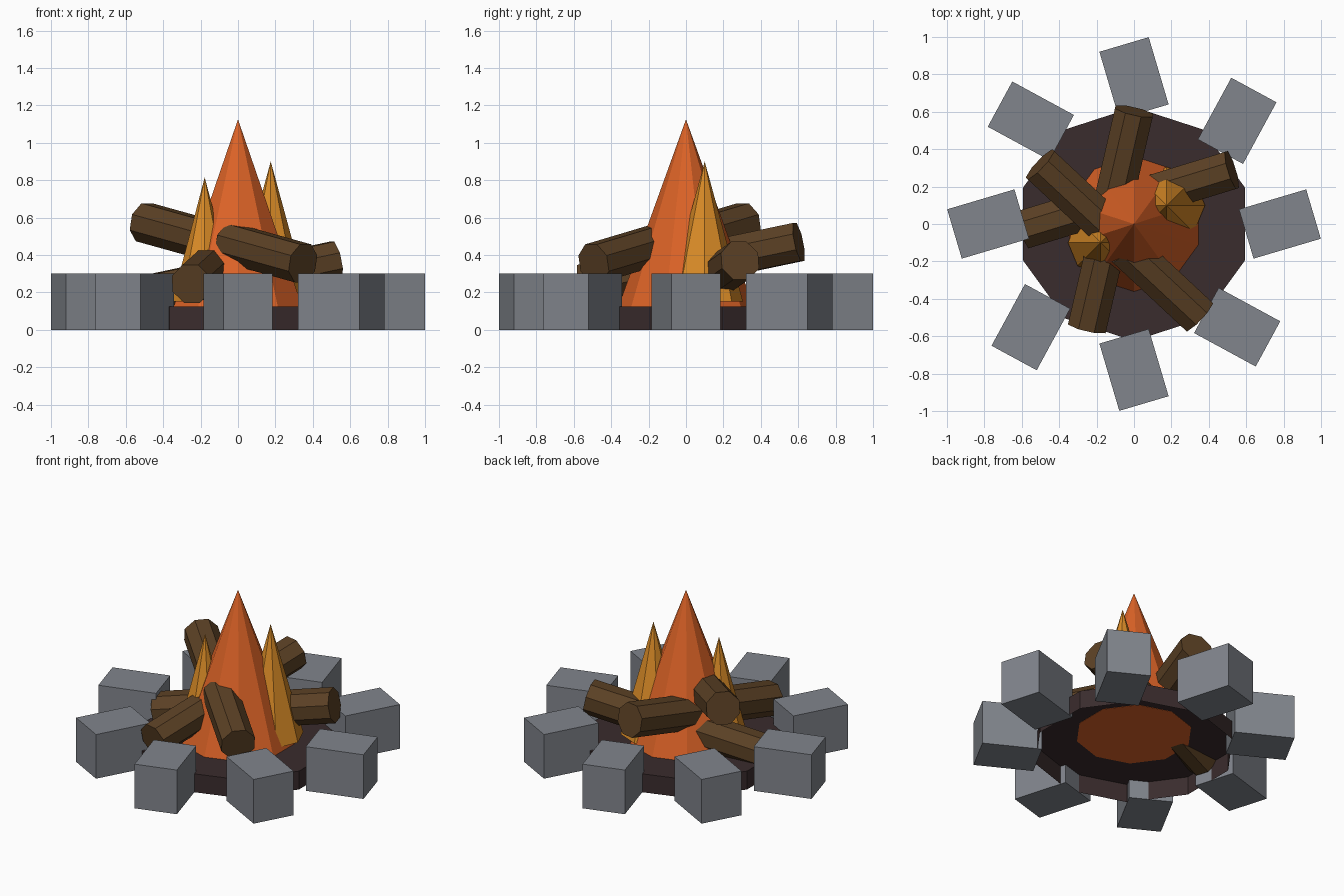
import bpy, bmesh, math
from mathutils import Matrix, Vector

if "Cube" in bpy.data.objects:
    bpy.data.objects.remove(bpy.data.objects["Cube"])


def material(name, rgb):
    m = bpy.data.materials.new(name)
    m.diffuse_color = (*rgb, 1)
    m.use_nodes = True
    m.node_tree.nodes["Principled BSDF"].inputs["Base Color"].default_value = m.diffuse_color
    return m


STONE = material("grey stone", (0.22, 0.235, 0.265))
ASH = material("dark ash", (0.042, 0.025, 0.026))
BARK = material("brown bark", (0.105, 0.052, 0.018))
ORANGE = material("orange flame", (0.72, 0.125, 0.02))
YELLOW = material("yellow flame", (0.70, 0.26, 0.02))


def finish(name, bm, mat, matrix=Matrix()):
    mesh = bpy.data.meshes.new(name)
    bm.to_mesh(mesh)
    bm.free()
    mesh.materials.append(mat)
    obj = bpy.data.objects.new(name, mesh)
    obj.matrix_world = matrix
    bpy.context.collection.objects.link(obj)
    return obj


def prism(sides, r1, r2, depth):
    """Cone or cylinder along z, centred, with a vertex pointing to +y."""
    bm = bmesh.new()
    bmesh.ops.create_cone(bm, cap_ends=True, segments=sides, radius1=r1, radius2=r2,
                          depth=depth, matrix=Matrix.Rotation(math.pi / 2, 4, 'Z')
                          @ Matrix.Rotation(0 if sides == 10 else math.pi / sides, 4, 'Z'))
    # create_cone starts its ring on an axis: turn until one vertex lies on +y
    v = max(bm.verts, key=lambda p: p.co.xy.length)
    a = math.atan2(v.co.y, v.co.x)
    bmesh.ops.rotate(bm, verts=bm.verts, matrix=Matrix.Rotation(math.pi / 2 - a, 3, 'Z'))
    return bm


# Ash bed: ten-sided, open underneath
bed_h = 0.125
bm = prism(10, 0.625, 0.625, bed_h)
bottom = [f for f in bm.faces if f.normal.z < -0.9]
bmesh.ops.delete(bm, geom=bottom, context='FACES_ONLY')
finish("ash_bed", bm, ASH, Matrix.Translation((0, 0, bed_h / 2)))

# Ring of eight stone blocks, each turned a little off the radius
for i in range(8):
    a = i * math.pi / 4
    bm = bmesh.new()
    bmesh.ops.create_cube(bm, size=1, matrix=Matrix.Diagonal((0.375, 0.275, 0.30, 1)))
    finish(f"stone_{i + 1}", bm, STONE,
           Matrix.Translation((0.78 * math.cos(a), 0.78 * math.sin(a), 0.15))
           @ Matrix.Rotation(a + math.radians(16.5), 4, 'Z'))

# Flames: name, sides, centre x, y, base z, tip z, radius, colour
for name, sides, x, y, z0, z1, r, mat in (
        ("main_flame", 10, 0, 0, 0.123, 1.125, 0.362, ORANGE),
        ("right_flame", 8, 0.175, 0.10, 0.15, 0.90, 0.205, YELLOW),
        ("left_flame", 8, -0.178, -0.10, 0.15, 0.815, 0.175, YELLOW)):
    finish(name, prism(sides, r, 0, z1 - z0), mat,
           Matrix.Translation((x, y, (z0 + z1) / 2)))

# Logs: centre and heading in degrees; all rise gently along their heading
for i, (x, y, z, heading) in enumerate((
        (0.265, 0.21, 0.315, 17), (-0.06, 0.34, 0.415, 77), (-0.305, 0.135, 0.52, 137),
        (-0.33, 0.05, 0.22, 17), (-0.19, -0.29, 0.30, 77), (0.15, -0.31, 0.41, 137))):
    a, tilt = math.radians(heading), math.radians(11.5)
    axis = Vector((math.cos(a) * math.cos(tilt), math.sin(a) * math.cos(tilt), math.sin(tilt)))
    finish(f"log_{i + 1}", prism(8, 0.112, 0.112, 0.55), BARK,
           Matrix.Translation((x, y, z)) @ axis.to_track_quat('Z', 'Y').to_matrix().to_4x4()
           @ Matrix.Rotation(math.pi / 8, 4, 'Z'))
